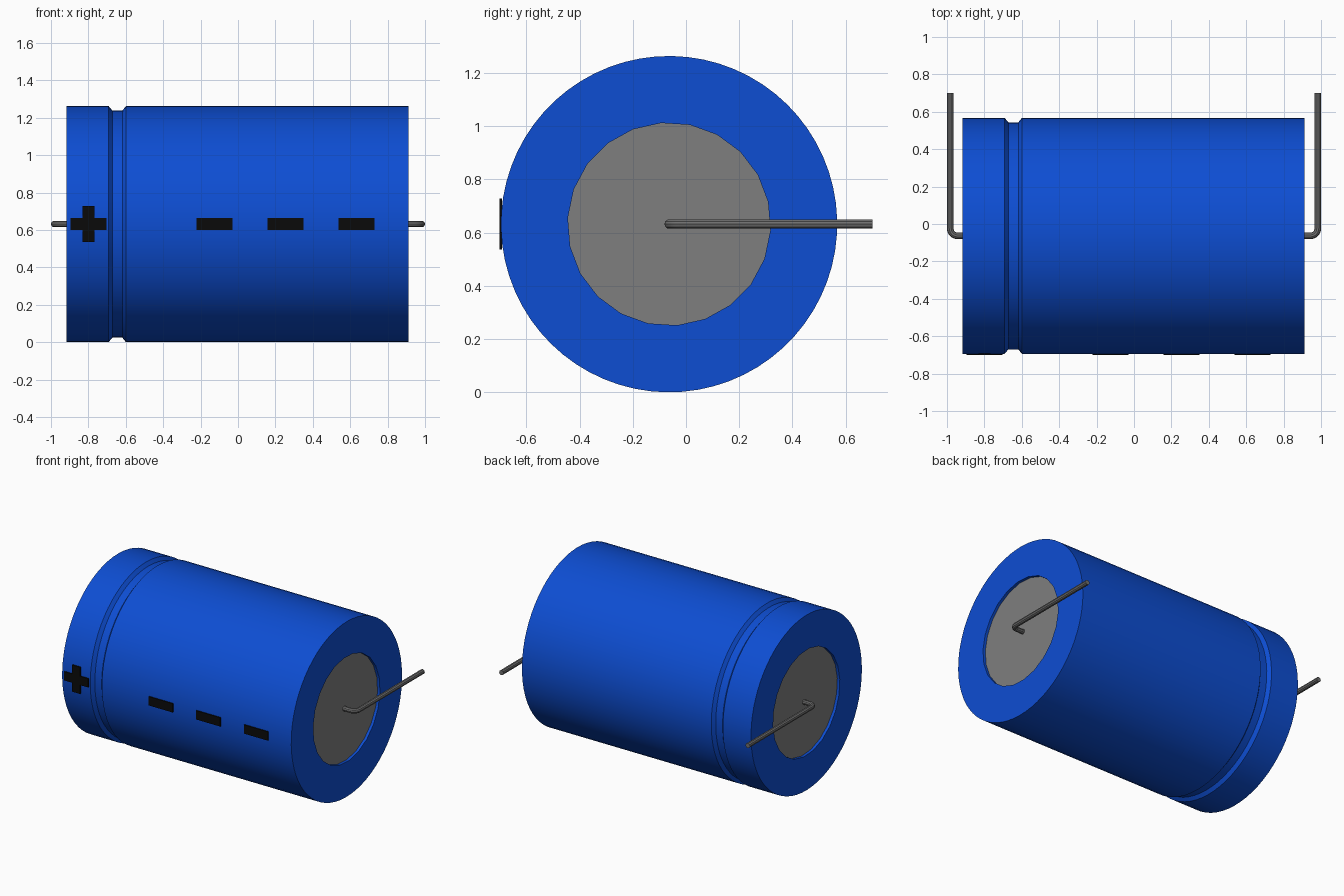
import bpy, bmesh, math

if "Cube" in bpy.data.objects:
    bpy.data.objects.remove(bpy.data.objects["Cube"])

R = 0.6315                 # can radius
CY, CZ = -0.0635, 0.6315   # can axis runs along x
X0, X1 = -0.916, 0.911     # can ends
HOLE, SIDES, SEGS = 0.381, 22, 66
RECESS = 0.02
TURN = math.radians(12.7)  # rotation of the faceted end opening


def material(name, rgb):
    m = bpy.data.materials.new(name)
    m.use_nodes = True
    m.diffuse_color = (*rgb, 1)
    bsdf = m.node_tree.nodes["Principled BSDF"]
    bsdf.inputs["Base Color"].default_value = (*rgb, 1)
    bsdf.inputs["Roughness"].default_value = 0.6
    return m


BLUE = material("blue sleeve", (0.004, 0.075, 0.65))
GREY = material("grey end disc", (0.21, 0.21, 0.21))
METAL = material("lead metal", (0.16, 0.16, 0.16))
BLACK = material("black marking", (0.003, 0.003, 0.003))


def finish(bm, name, mat, smooth=False):
    bmesh.ops.recalc_face_normals(bm, faces=bm.faces)
    mesh = bpy.data.meshes.new(name)
    bm.to_mesh(mesh)
    bm.free()
    mesh.materials.append(mat)
    ob = bpy.data.objects.new(name, mesh)
    bpy.context.collection.objects.link(ob)
    if smooth:
        shade(ob)
    return ob


def shade(ob):
    bpy.ops.object.select_all(action="DESELECT")
    ob.select_set(True)
    bpy.context.view_layer.objects.active = ob
    bpy.ops.object.shade_smooth_by_angle(angle=math.radians(25))


def ring(bm, x, r, faceted=False):
    """Loop of vertices around the can axis, round or lying on a 22-sided polygon."""
    step = 2 * math.pi / SIDES
    verts = []
    for i in range(SEGS):
        a = 2 * math.pi * i / SEGS
        rad = r
        if faceted:
            rad = r * math.cos(step / 2) / math.cos(a % step - step / 2)
        verts.append(bm.verts.new((x, CY + rad * math.cos(a + TURN),
                                   CZ + rad * math.sin(a + TURN))))
    return verts


# Sleeve: turned profile with a crimp groove and a recessed opening at each end
profile = [(X0 + RECESS, HOLE, True), (X0, HOLE, True), (X0, R, False),
           (-0.692, R, False), (-0.672, R - 0.024, False),
           (-0.618, R - 0.024, False), (-0.599, R, False),
           (X1, R, False), (X1, HOLE, True), (X1 - RECESS, HOLE, True)]
bm = bmesh.new()
rings = [ring(bm, *p) for p in profile]
for a, b in zip(rings, rings[1:]):
    for i in range(SEGS):
        j = (i + 1) % SEGS
        bm.faces.new((a[i], a[j], b[j], b[i]))
finish(bm, "sleeve", BLUE, True)

# End discs at the bottom of the recesses
for name, x, inward in (("right_end_disc", X0 + RECESS, 1), ("left_end_disc", X1 - RECESS, -1)):
    bm = bmesh.new()
    outer, inner = ring(bm, x, HOLE, True), ring(bm, x + inward * 0.02, HOLE, True)
    bm.faces.new(outer)
    bm.faces.new(inner)
    for i in range(SEGS):
        j = (i + 1) % SEGS
        bm.faces.new((outer[i], outer[j], inner[j], inner[i]))
    finish(bm, name, GREY)

# Bent wire leads: out of each disc, round the elbow, then straight back
LEAD_R, LEAD_X, BEND = 0.0175, 0.9825, 0.04
for name, s in (("right_lead", -1), ("left_lead", 1)):
    pts = [(s * 0.87, CY)]
    for k in range(9):
        a = math.pi / 2 * k / 8
        pts.append((s * (LEAD_X - BEND + BEND * math.sin(a)), CY + BEND - BEND * math.cos(a)))
    pts.append((s * LEAD_X, 0.70))
    curve = bpy.data.curves.new(name, "CURVE")
    curve.dimensions = "3D"
    curve.bevel_depth = LEAD_R
    curve.bevel_resolution = 3
    curve.use_fill_caps = True
    spline = curve.splines.new("POLY")
    spline.points.add(len(pts) - 1)
    for p, (x, y) in zip(spline.points, pts):
        p.co = (x, y, CZ, 1)
    curve.materials.append(METAL)
    ob = bpy.data.objects.new(name, curve)
    bpy.context.collection.objects.link(ob)
    bpy.ops.object.select_all(action="DESELECT")
    ob.select_set(True)
    bpy.context.view_layer.objects.active = ob
    bpy.ops.object.convert(target="MESH")
    shade(bpy.context.view_layer.objects.active)


# Polarity markings: thin plates set into the front of the sleeve
LONG, THIN, FRONT, DEPTH = 0.096, 0.032, -0.701, 0.0095


def plate(name, x, outline):
    bm = bmesh.new()
    face = bm.faces.new([bm.verts.new((x + px, FRONT, CZ + pz)) for px, pz in outline])
    ext = bmesh.ops.extrude_face_region(bm, geom=[face], use_keep_orig=True)
    moved = [g for g in ext["geom"] if isinstance(g, bmesh.types.BMVert)]
    bmesh.ops.translate(bm, verts=moved, vec=(0, DEPTH, 0))
    finish(bm, name, BLACK)


bar = [(-LONG, -THIN), (LONG, -THIN), (LONG, THIN), (-LONG, THIN)]
arm = [(THIN, -LONG), (THIN, -THIN), (LONG, -THIN)]
cross = arm + [(x, -z) for x, z in reversed(arm)]
cross += [(-x, -z) for x, z in cross]
plate("plus_mark", -0.80, cross)
for n, x in enumerate((-0.126, 0.253, 0.633), 1):
    plate(f"minus_mark_{n}", x, bar)
